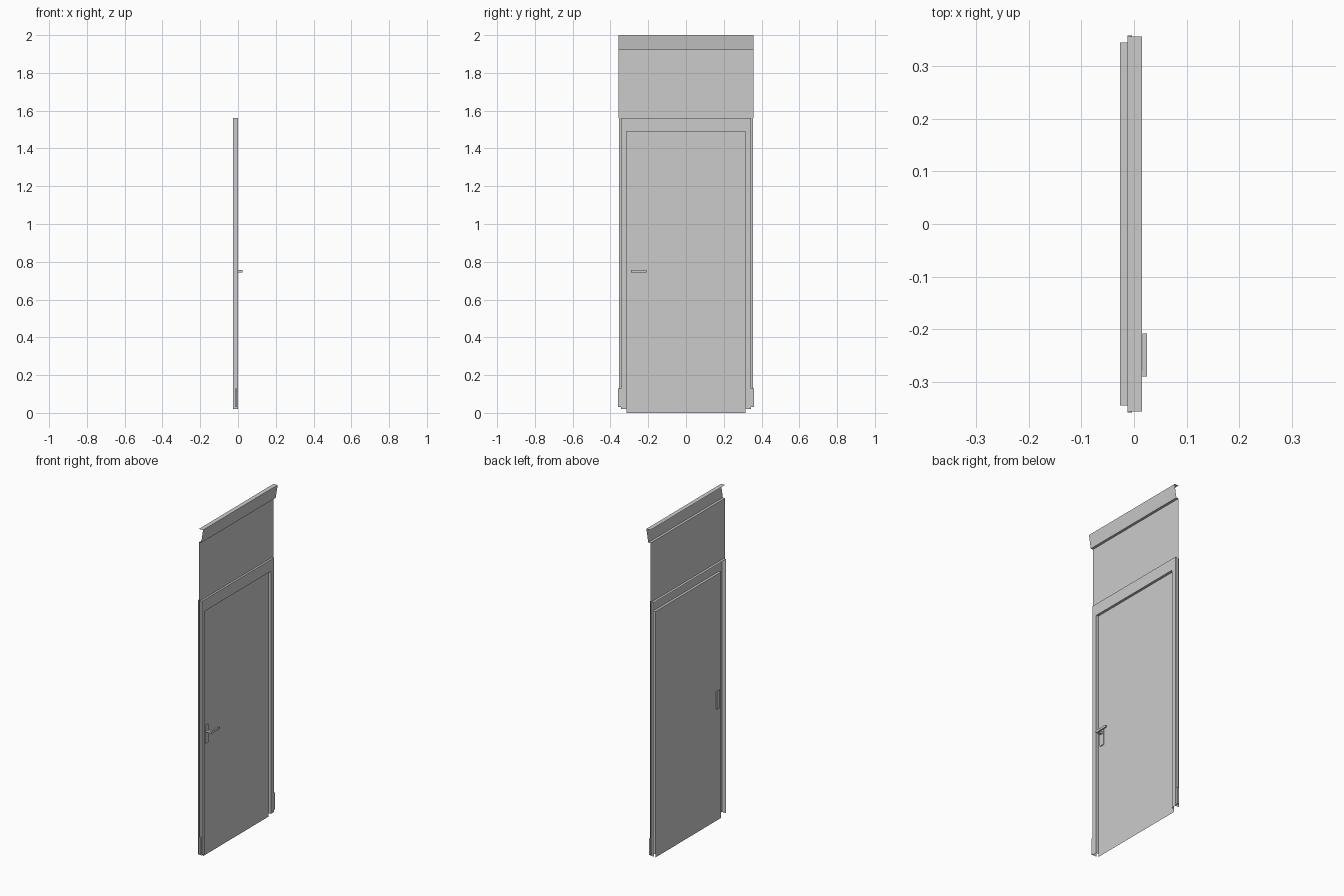
import bpy, bmesh

if "Cube" in bpy.data.objects:
    bpy.data.objects.remove(bpy.data.objects["Cube"])

HALF = 0.357      # half width of the whole wall section
FLANGE_X = -0.012  # plane of the header sheet and side flanges
LEAF_X = -0.015    # plane of the recessed door leaf


def make_object(name, bm):
    bmesh.ops.remove_doubles(bm, verts=bm.verts, dist=1e-5)
    mesh = bpy.data.meshes.new(name)
    bm.to_mesh(mesh)
    bm.free()
    ob = bpy.data.objects.new(name, mesh)
    bpy.context.collection.objects.link(ob)
    return ob


def sweep(name, rows):
    """Bridge rows of points into a folded sheet."""
    bm = bmesh.new()
    grid = [[bm.verts.new(p) for p in row] for row in rows]
    for a, b in zip(grid, grid[1:]):
        for i in range(len(a) - 1):
            bm.faces.new((a[i], a[i + 1], b[i + 1], b[i]))
    return make_object(name, bm)


def sheet(name, x, y0, y1, z0, z1):
    return sweep(name, [[(x, y0, z0), (x, y1, z0)], [(x, y0, z1), (x, y1, z1)]])


def box(name, x, y, z):
    bm = bmesh.new()
    bmesh.ops.create_cube(bm, size=1)
    for v in bm.verts:
        v.co = [r[0] if c < 0 else r[1] for c, r in zip(v.co, (x, y, z))]
    return make_object(name, bm)


# Header sheet and folded top trim: ledge, leaning face, top lip
profile = [(FLANGE_X, 1.56), (FLANGE_X, 1.92), (0.003, 1.92),
           (0.015, 1.995), (0.015, 2.0), (FLANGE_X, 2.0)]
sweep("header_and_trim", [[(x, -HALF, z), (x, HALF, z)] for x, z in profile])

# Door frame: folded channel, open at the back, running up, across and down
rows = []
for t, x in [(0, LEAF_X), (0, 0), (1, 0), (1, -0.027)]:
    y, top, foot = 0.315 + 0.03 * t, 1.49 + 0.07 * t, 0.02
    rows.append([(x, -y, foot), (x, -y, top), (x, y, top), (x, y, foot)])
sweep("door_frame", rows)

# Recessed door leaf
sheet("door_leaf", LEAF_X, -0.315, 0.315, 0, 1.49)

# Side flanges and thicker foot tabs
for side, s in (("left", -1), ("right", 1)):
    a, b = sorted((s * 0.345, s * 0.355))
    sheet(side + "_flange", FLANGE_X, a, b, 0.03, 1.56)
    a, b = sorted((s * 0.345, s * 0.359))
    box(side + "_foot_tab", (FLANGE_X, -0.004), (a, b), (0.03, 0.13))

# Lock plates on both faces of the leaf
box("front_lock_plate", (LEAF_X, -0.010), (-0.298, -0.268), (0.675, 0.785))
box("back_lock_plate", (-0.020, LEAF_X), (-0.298, -0.268), (0.675, 0.785))

# Lever handle and its neck
box("handle_neck", (-0.010, 0.017), (-0.290, -0.276), (0.743, 0.757))
box("handle_lever", (0.016, 0.025), (-0.290, -0.208), (0.743, 0.757))
